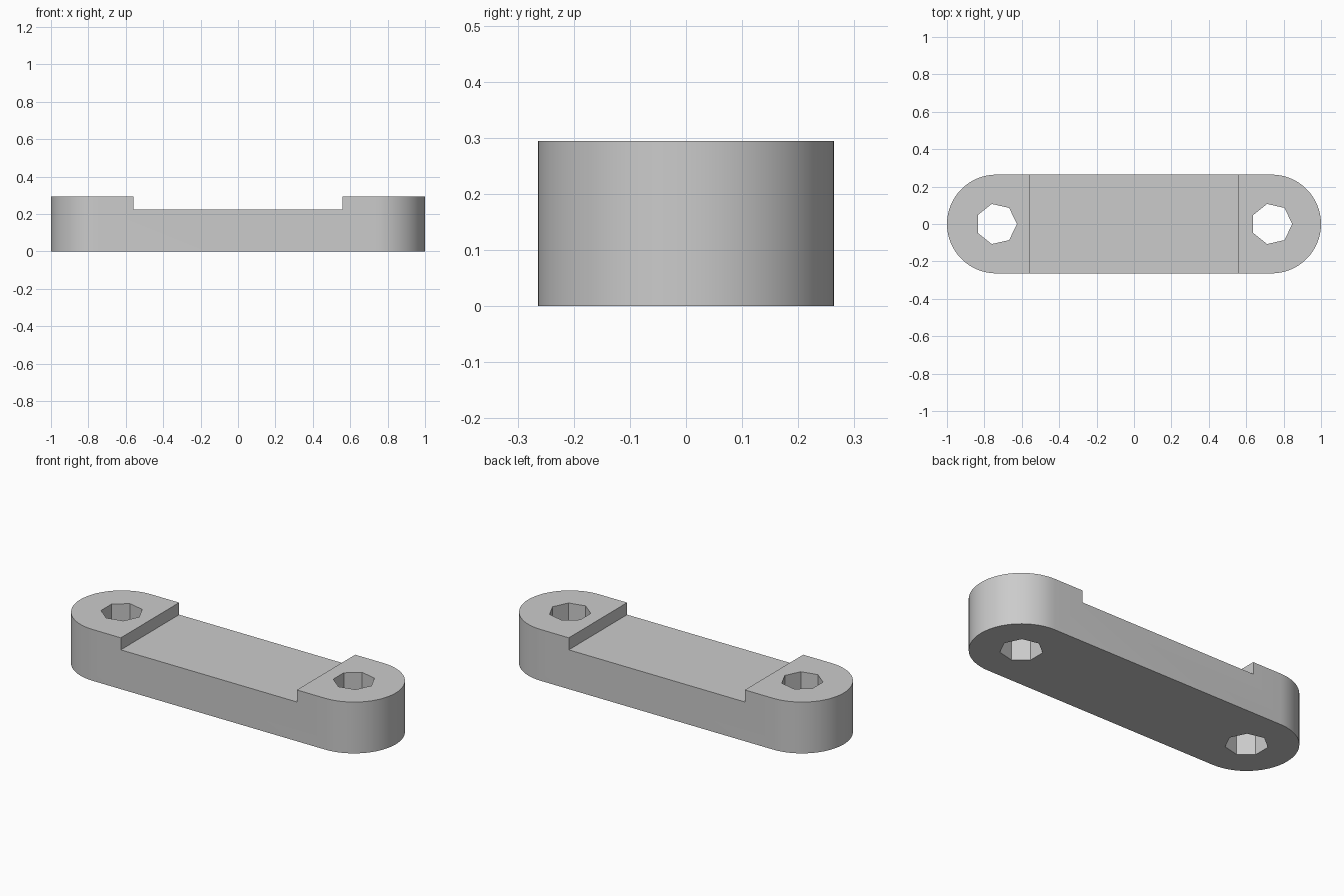
import bpy, bmesh
from math import pi, cos, sin, radians

cube = bpy.data.objects.get("Cube")
if cube:
    bpy.data.objects.remove(cube, do_unlink=True)

HEIGHT, FLOOR = 0.294, 0.225      # full height, recess floor
END_R, HOLE_R = 0.264, 0.11
HOLE_X = 1 - END_R
RECESS_X = 0.558
SEGMENTS = 32                     # per rounded end

grey = bpy.data.materials.new("light grey")
grey.use_nodes = True
grey.diffuse_color = (0.6, 0.6, 0.6, 1)
grey.node_tree.nodes["Principled BSDF"].inputs["Base Color"].default_value = (0.6, 0.6, 0.6, 1)


def prism(name, outline, z0, z1):
    """Extrude a counter-clockwise xy outline from z0 to z1."""
    bm = bmesh.new()
    base = bm.faces.new([bm.verts.new((x, y, z0)) for x, y in outline])
    top = bmesh.ops.extrude_face_region(bm, geom=[base])["geom"]
    bmesh.ops.translate(bm, vec=(0, 0, z1 - z0),
                        verts=[v for v in top if isinstance(v, bmesh.types.BMVert)])
    bmesh.ops.recalc_face_normals(bm, faces=bm.faces)
    mesh = bpy.data.meshes.new(name)
    bm.to_mesh(mesh)
    bm.free()
    mesh.materials.append(grey)
    obj = bpy.data.objects.new(name, mesh)
    bpy.context.collection.objects.link(obj)
    return obj


def arc(cx, r, start, sweep, count):
    return [(cx + r * cos(start + sweep * i / count), r * sin(start + sweep * i / count))
            for i in range(count)]


# Bar with rounded ends
outline = []
for cx, start in ((HOLE_X, -pi / 2), (-HOLE_X, pi / 2)):
    outline += arc(cx, END_R, start, pi, SEGMENTS)
    outline.append((cx, END_R * sin(start + pi)))
bar = prism("link_bar", outline, 0, HEIGHT)

# Cutters: seven-sided bolt holes and the shallow middle recess
cutters = [prism("hole_cutter", arc(cx, HOLE_R, 0, 2 * pi, 7), -0.1, HEIGHT + 0.1)
           for cx in (-HOLE_X, HOLE_X)]
cutters.append(prism("recess_cutter",
                     [(-RECESS_X, -0.4), (RECESS_X, -0.4), (RECESS_X, 0.4), (-RECESS_X, 0.4)],
                     FLOOR, HEIGHT + 0.1))

bpy.ops.object.select_all(action="DESELECT")
bpy.context.view_layer.objects.active = bar
bar.select_set(True)
for cutter in cutters:
    cutter.hide_render = True
    cut = bar.modifiers.new("cut", "BOOLEAN")
    cut.operation, cut.solver, cut.object = "DIFFERENCE", "EXACT", cutter
    bpy.ops.object.modifier_apply(modifier=cut.name)
    bpy.data.objects.remove(cutter, do_unlink=True)

bpy.ops.object.shade_smooth_by_angle(angle=radians(30))
